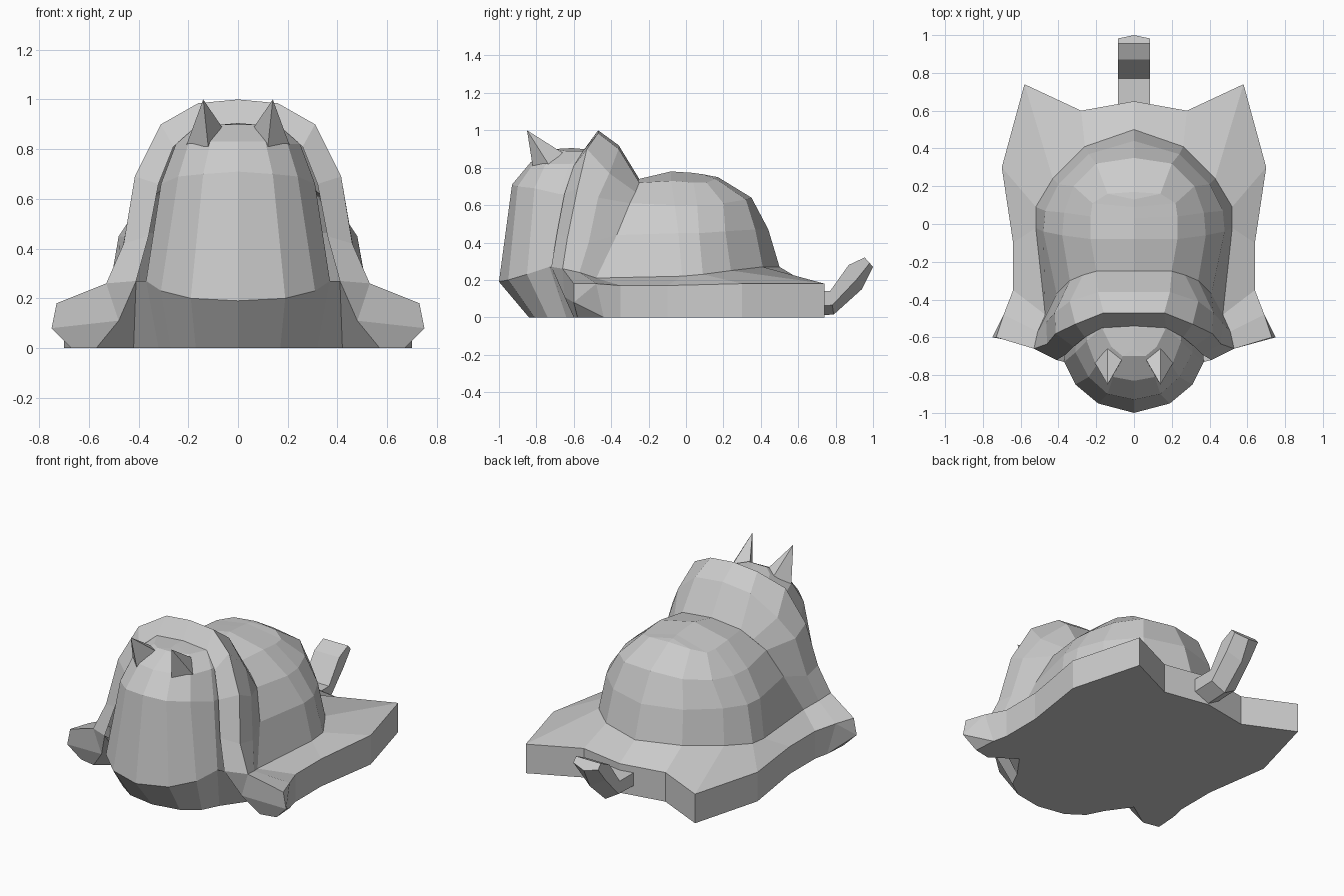
import bpy, bmesh
from mathutils import Vector

if "Cube" in bpy.data.objects:
    bpy.data.objects.remove(bpy.data.objects["Cube"])

grey = bpy.data.materials.new("soft grey")
grey.diffuse_color = (0.6, 0.6, 0.6, 1)
grey.use_nodes = True
grey.node_tree.nodes["Principled BSDF"].inputs["Base Color"].default_value = grey.diffuse_color


def strips(rows):
    """Quads between neighbouring rows of points."""
    return [[a[i], a[i + 1], b[i + 1], b[i]]
            for a, b in zip(rows, rows[1:]) for i in range(len(a) - 1)]


def build(name, faces, mirror=True, centre=(0, -0.1, 0.1)):
    """Weld polygons into one flat-shaded object, mirrored across x."""
    bm = bmesh.new()
    sides = (1, -1) if mirror else (1,)
    for s in sides:
        for f in faces:
            pts = [bm.verts.new((p[0] * s, p[1], p[2])) for p in f]
            bm.faces.new(pts if s > 0 else pts[::-1])
    bmesh.ops.remove_doubles(bm, verts=bm.verts, dist=0.001)
    bmesh.ops.recalc_face_normals(bm, faces=bm.faces)
    c = Vector(centre)
    out = sum(f.normal.dot(f.calc_center_median() - c) * f.calc_area() for f in bm.faces)
    if out < 0:
        bmesh.ops.reverse_faces(bm, faces=bm.faces)
    me = bpy.data.meshes.new(name)
    bm.to_mesh(me)
    bm.free()
    me.materials.append(grey)
    ob = bpy.data.objects.new(name, me)
    bpy.context.collection.objects.link(ob)
    return ob


# Rounded back of the blanket: rings from hem to top, right half
back = [
    [(0, .5, .27), (.26, .41, .27), (.43, .24, .25), (.52, .09, .23), (.52, -.02, .22), (.47, -.48, .21)],
    [(0, .44, .47), (.24, .37, .47), (.40, .21, .46), (.47, .07, .45), (.48, -.04, .45), (.41, -.37, .44)],
    [(0, .35, .64), (.20, .32, .63), (.32, .20, .61), (.37, .06, .60), (.38, -.06, .60), (.34, -.30, .61)],
    [(0, .17, .75), (.14, .16, .74), (.22, .11, .72), (.23, .04, .72), (.23, -.08, .73), (.20, -.25, .72)],
    [(0, .17, .75), (0, .13, .757), (0, .09, .765), (0, .03, .773), (0, -.08, .78), (0, -.25, .74)],
]
# Hood: arches from inner rim back to the valley, top to hem
rim = [(0, -.54, .90), (.17, -.55, .89), (.26, -.60, .81), (.32, -.65, .66), (.36, -.69, .45), (.41, -.72, .27)]
crest = [(0, -.47, 1.0), (.16, -.47, .985), (.31, -.53, .90), (.415, -.58, .69), (.46, -.635, .42), (.53, -.66, .26)]
middle = [(0, -.36, .92), (.19, -.36, .90), (.34, -.41, .77), (.42, -.47, .64), (.465, -.52, .40), (.51, -.57, .24)]
valley = [ring[-1] for ring in reversed(back)]
valley = valley[:2] + [(.27, -.27, .67)] + valley[2:]

# Spread hem: inner edge, outer top edge and ground edge
inner = back[0] + [middle[-1], crest[-1]]
outer = [(0, .65, .18), (.28, .60, .18), (.58, .74, .18), (.70, .30, .18),
         (.64, -.10, .17), (.64, -.35, .17), (.69, -.48, .18), (.73, -.60, .18)]
ground = [(x, y, 0) for x, y, z in outer[:6]] + [(.66, -.44, 0)]
tip, toe, heel = (.75, -.60, .08), (.67, -.58, 0), (.57, -.60, 0)
knee, notch = (.48, -.65, .11), (.42, -.50, 0)
seam_top, seam_low = (.37, -.73, .27), (.32, -.64, 0)

faces = strips(back) + strips([rim, crest, middle, valley])
faces += strips([inner, outer]) + strips([outer[:7], ground])
faces += [
    [outer[6], outer[7], tip], [outer[6], tip, ground[6]], [tip, toe, ground[6]],
    [crest[-1], outer[7], tip, knee], [knee, tip, toe, heel],
    [rim[-1], crest[-1], knee], [rim[-1], knee, heel, notch],
    [rim[-1], notch, seam_low, seam_top],
]
build("blanket", faces)

# Cat head and chest: rings from the ground to the crown, right half
head = [
    [(0, -.84, 0), (.17, -.81, 0), (.27, -.74, 0), (.32, -.64, 0), (.30, -.55, 0)],
    [(0, -1.0, .19), (.19, -.95, .20), (.31, -.85, .23), (.37, -.73, .27), (.36, -.60, .27)],
    [(0, -.93, .71), (.14, -.90, .70), (.24, -.81, .69), (.31, -.68, .66), (.31, -.55, .66)],
    [(0, -.83, .83), (.11, -.81, .83), (.20, -.75, .82), (.25, -.62, .82), (.25, -.50, .82)],
    [(0, -.70, .90), (.06, -.70, .90), (.12, -.65, .89), (.17, -.55, .89), (.15, -.48, .89)],
    [(0, -.70, .90), (0, -.66, .90), (0, -.61, .905), (0, -.55, .90), (0, -.48, .89)],
]
build("head", strips(head), centre=(0, -.6, .4))

# Pointed ears
for s, side in ((1, "right"), (-1, "left")):
    apex = (.14 * s, -.85, 1.0)
    base = [(x * s, y, z) for x, y, z in
            ((.12, -.82, .81), (.21, -.73, .81), (.14, -.66, .88), (.065, -.72, .89))]
    ear = [[base[i], base[(i + 1) % 4], apex] for i in range(4)] + [base[::-1]]
    build(side + "_ear", ear, mirror=False, centre=(.14 * s, -.75, .87))

# Tail: upper and lower (y, z) edges swept with a ridged cross-section
tail = []
for (uy, uz), (ly, lz) in (((.60, .14), (.60, .005)), ((.77, .14), (.79, .015)),
                           ((.87, .28), (.94, .15)), ((.955, .32), (1.0, .27))):
    my, mz = uy * .4 + ly * .6, uz * .4 + lz * .6
    tail.append([(0, uy, uz), (.085, uy, uz), (.085, my, mz), (0, ly, lz)])
build("tail", strips(tail) + [tail[0], tail[-1]], centre=(0, .82, .13))

# Flat underside with notches between hem and chest
half = ground + [toe, heel, notch, seam_low, (.27, -.74, 0), (.17, -.81, 0), (0, -.84, 0)]
outline = half + [(-x, y, z) for x, y, z in reversed(half[1:-1])]
build("underside", [outline], mirror=False)
